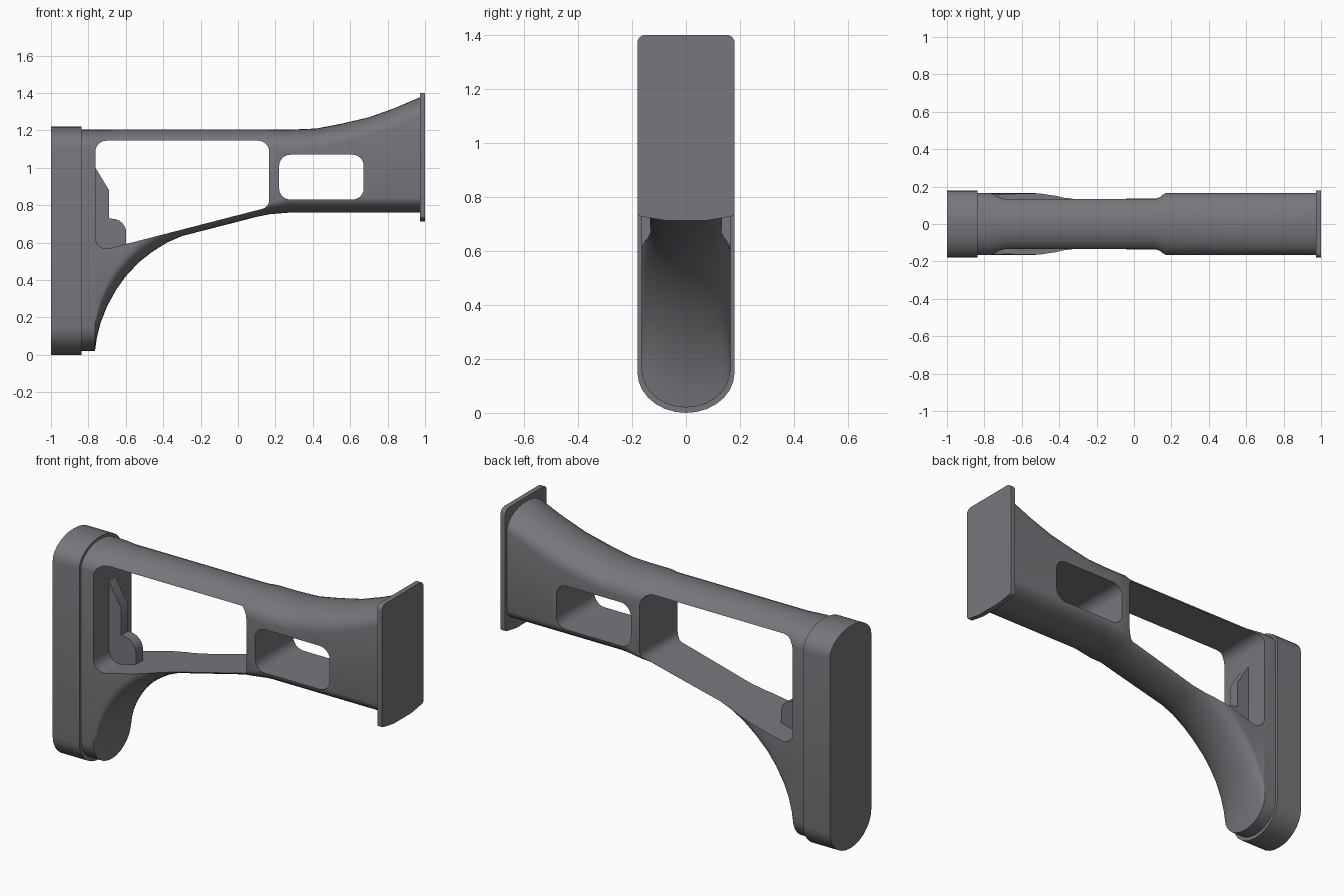
import bpy, bmesh, math
from mathutils import Vector

if "Cube" in bpy.data.objects:
    bpy.data.objects.remove(bpy.data.objects["Cube"], do_unlink=True)

grey = bpy.data.materials.new("dark grey polymer")
COLOUR = (0.185, 0.183, 0.2, 1)
grey.diffuse_color = COLOUR
grey.use_nodes = True
grey.node_tree.nodes["Principled BSDF"].inputs["Base Color"].default_value = COLOUR


def interp(points, x):
    """Straight-line lookup in a list of (x, value) points."""
    if x <= points[0][0]:
        return points[0][1]
    for (xa, a), (xb, b) in zip(points, points[1:]):
        if x <= xb:
            return a + (b - a) * (x - xa) / (xb - xa)
    return points[-1][1]


def loft(name, rings):
    """Skin equal-length rings of points and cap both ends."""
    bm = bmesh.new()
    rows = [[bm.verts.new(p) for p in ring] for ring in rings]
    n = len(rows[0])
    for a, b in zip(rows, rows[1:]):
        for i in range(n):
            j = (i + 1) % n
            bm.faces.new((a[i], a[j], b[j], b[i]))
    bm.faces.new(rows[0][::-1])
    bm.faces.new(rows[-1])
    bmesh.ops.recalc_face_normals(bm, faces=bm.faces)
    mesh = bpy.data.meshes.new(name)
    bm.to_mesh(mesh)
    bm.free()
    mesh.materials.append(grey)
    obj = bpy.data.objects.new(name, mesh)
    bpy.context.collection.objects.link(obj)
    return obj


def rounded(corners):
    """Outline from (a, b, radius) corners, each rounded off."""
    out = []
    for i, (a, b, r) in enumerate(corners):
        p = Vector((a, b))
        if r == 0:
            out.append(p)
            continue
        before = Vector(corners[i - 1][:2])
        after = Vector(corners[(i + 1) % len(corners)][:2])
        u, v = (before - p).normalized(), (after - p).normalized()
        half = u.angle(v) / 2
        centre = p + (u + v).normalized() * r / math.sin(half)
        start = (p + u * r / math.tan(half) - centre).normalized()
        end = (p + v * r / math.tan(half) - centre).normalized()
        for k in range(7):
            out.append(centre + start.slerp(end, k / 6).normalized() * r)
    return out


def side_plate(name, corners, depth):
    """Outline in x and z, extruded across y."""
    outline = rounded(corners)
    return loft(name, [[(p.x, y, p.y) for p in outline] for y in (-depth, depth)])


def capsule(x, low, high, w_low, w_high, h_low, h_high, steps=14):
    """Upright section with arched top and bottom."""
    ring = []
    for k in range(steps + 1):
        t = math.pi * k / steps
        ring.append((x, w_high * math.cos(t), high - h_high + h_high * math.sin(t)))
    for k in range(steps + 1):
        t = math.pi * k / steps
        ring.append((x, -w_low * math.cos(t), low + h_low - h_low * math.sin(t)))
    return ring


def smooth(obj, angle=32):
    bpy.ops.object.select_all(action="DESELECT")
    obj.select_set(True)
    bpy.context.view_layer.objects.active = obj
    bpy.ops.object.shade_smooth_by_angle(angle=math.radians(angle))


# Main frame: sections swept from the butt end to the mounting end
TOP = [(0.3, 1.205), (0.42, 1.21), (0.55, 1.235), (0.7, 1.27), (0.84, 1.32), (0.98, 1.38)]
BOTTOM = [(-0.765, 0.02), (-0.755, 0.09), (-0.735, 0.17), (-0.7, 0.26), (-0.65, 0.35),
          (-0.6, 0.42), (-0.53, 0.495), (-0.46, 0.55), (-0.38, 0.6), (-0.3, 0.635),
          (0, 0.712), (0.1, 0.738), (0.17, 0.752), (0.27, 0.76)]
WIDTH_HIGH = [(-0.765, 0.165), (-0.68, 0.145), (0.12, 0.145), (0.17, 0.165)]
WIDTH_LOW = [(-0.53, 0.165), (-0.32, 0.145), (0.12, 0.145), (0.17, 0.165)]
ARCH_LOW = [(-0.765, 0.14), (-0.6, 0.11), (-0.3, 0.06), (0.1, 0.05), (0.3, 0.08)]

stations = sorted({-0.84, 0.12} | {x for table in (TOP, BOTTOM, WIDTH_HIGH) for x, _ in table})
frame = loft("stock_frame", [
    capsule(x, interp(BOTTOM, x), interp(TOP, x), interp(WIDTH_LOW, x),
            interp(WIDTH_HIGH, x), interp(ARCH_LOW, x), 0.1)
    for x in stations])

# Openings through the frame
openings = [
    side_plate("large_opening_cutter", [(-0.763, 1.145, 0.06), (0.167, 1.145, 0.06),
               (0.167, 0.79, 0.05), (-0.763, 0.55, 0.06)], 0.5),
    side_plate("small_opening_cutter", [(0.22, 1.07, 0.06), (0.672, 1.07, 0.06),
               (0.672, 0.83, 0.06), (0.22, 0.83, 0.06)], 0.5),
]
for cutter in openings:
    cutter.hide_render = True
    mod = frame.modifiers.new("opening", "BOOLEAN")
    mod.operation = "DIFFERENCE"
    mod.solver = "EXACT"
    mod.object = cutter
    bpy.context.view_layer.objects.active = frame
    bpy.ops.object.modifier_apply(modifier=mod.name)
    bpy.data.objects.remove(cutter, do_unlink=True)
smooth(frame)

# Butt pad
pad = loft("butt_pad", [capsule(x, 0, 1.22, 0.18, 0.18, 0.15, 0.11) for x in (-1, -0.838)])
smooth(pad)

# Mounting plate with a slightly bowed lower edge
plate_outline = rounded([(-0.18, 1.4, 0.03), (0.18, 1.4, 0.03), (0.18, 0.73, 0.015),
                         (0.08, 0.713, 0), (-0.08, 0.713, 0), (-0.18, 0.73, 0.015)])
plate = loft("mounting_plate", [[(x, p.x, p.y) for p in plate_outline] for x in (0.972, 1)])
smooth(plate)

# Latch rib inside the large opening
rib = side_plate("latch_rib", [(-0.78, 1.03, 0), (-0.69, 0.88, 0), (-0.69, 0.728, 0),
                 (-0.598, 0.728, 0.075), (-0.598, 0.57, 0), (-0.78, 0.53, 0)], 0.03)
smooth(rib)
